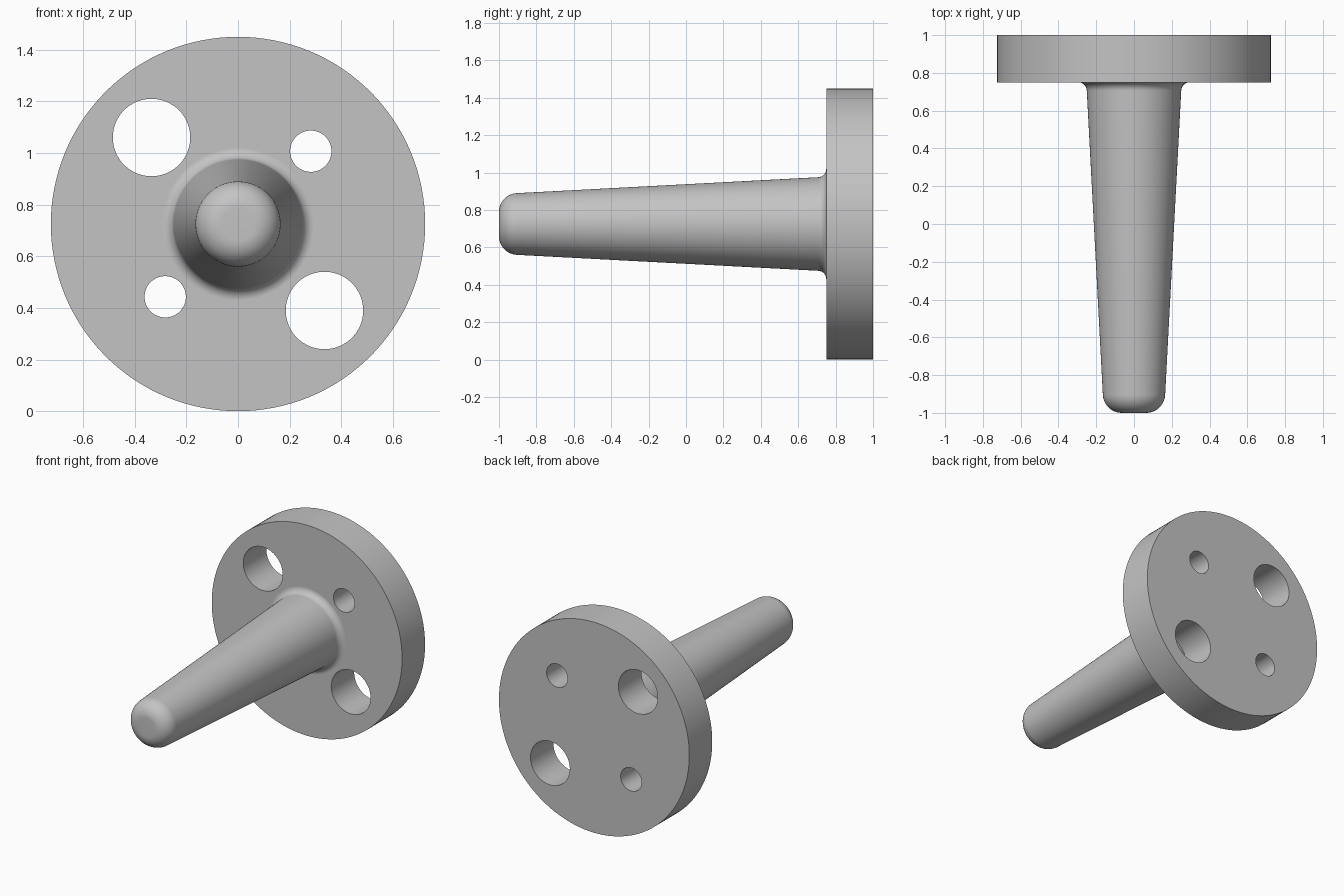
import bpy, bmesh, math
from mathutils import Matrix, Vector

default = bpy.data.objects.get("Cube")
if default:
    bpy.data.objects.remove(default, do_unlink=True)

RADIUS = 0.725          # flange radius, also the axis height
FRONT, BACK = 0.75, 1.0  # flange faces along y
SIDES = 96

grey = bpy.data.materials.new("plain_grey")
grey.use_nodes = True
colour = (0.55, 0.55, 0.55, 1)
grey.diffuse_color = colour
grey.node_tree.nodes["Principled BSDF"].inputs["Base Color"].default_value = colour


def make_object(name, bm):
    bmesh.ops.recalc_face_normals(bm, faces=bm.faces)
    mesh = bpy.data.meshes.new(name)
    bm.to_mesh(mesh)
    bm.free()
    mesh.materials.append(grey)
    obj = bpy.data.objects.new(name, mesh)
    bpy.context.collection.objects.link(obj)
    return obj


def disc(name, x, z, radius, y0, y1, sides):
    """Closed cylinder along y."""
    bm = bmesh.new()
    place = Matrix.Translation((x, (y0 + y1) / 2, z)) @ Matrix.Rotation(math.pi / 2, 4, "X")
    bmesh.ops.create_cone(bm, cap_ends=True, segments=sides, radius1=radius,
                          radius2=radius, depth=y1 - y0, matrix=place)
    return make_object(name, bm)


def lathe(name, profile):
    """Spin (radius, y) points about the horizontal axis."""
    bm = bmesh.new()
    verts = [bm.verts.new((r, y, RADIUS)) for r, y in profile]
    edges = [bm.edges.new(pair) for pair in zip(verts, verts[1:])]
    bmesh.ops.spin(bm, geom=verts + edges, cent=(0, 0, RADIUS), axis=(0, 1, 0),
                   angle=math.tau, steps=SIDES, use_duplicate=False)
    bmesh.ops.remove_doubles(bm, verts=bm.verts, dist=0.0002)
    return make_object(name, bm)


def arc(cx, cy, radius, start, end, steps=10):
    angles = [math.radians(start + (end - start) * i / steps) for i in range(steps + 1)]
    return [(cx + radius * math.cos(a), cy + radius * math.sin(a)) for a in angles]


def combine(target, tool, operation):
    mod = target.modifiers.new(operation.lower(), "BOOLEAN")
    mod.operation, mod.solver, mod.object = operation, "EXACT", tool
    bpy.context.view_layer.objects.active = target
    bpy.ops.object.modifier_apply(modifier=mod.name)
    bpy.data.objects.remove(tool, do_unlink=True)


# Tapered pin: rounded tip, straight taper, concave fillet at the flange
tip = arc(0.065, -0.9, 0.1, -90, -3)
root = arc(0.295, FRONT - 0.045, 0.045, 177, 90)
embed = [(0.295, FRONT + 0.05), (0, FRONT + 0.05)]
pin = lathe("tapered_pin", [(0, -1)] + tip + root + embed)

# Flange with the pin merged in
flange = disc("flange_with_pin", 0, RADIUS, RADIUS, FRONT, BACK, 128)
combine(flange, pin, "UNION")

# Two large and two small through holes, opposite each other
for side in (1, -1):
    for dx, dz, radius in ((-0.335, 0.335, 0.15), (0.282, 0.282, 0.08)):
        hole = disc("hole_cutter", side * dx, RADIUS + side * dz, radius,
                    FRONT - 0.1, BACK + 0.1, 64)
        combine(flange, hole, "DIFFERENCE")

# Smooth the round surfaces, keeping the flat faces flat
bpy.ops.object.select_all(action="DESELECT")
flange.select_set(True)
bpy.context.view_layer.objects.active = flange
bpy.ops.object.shade_smooth_by_angle(angle=math.radians(30))
weighted = flange.modifiers.new("weighted_normals", "WEIGHTED_NORMAL")
weighted.keep_sharp = True
